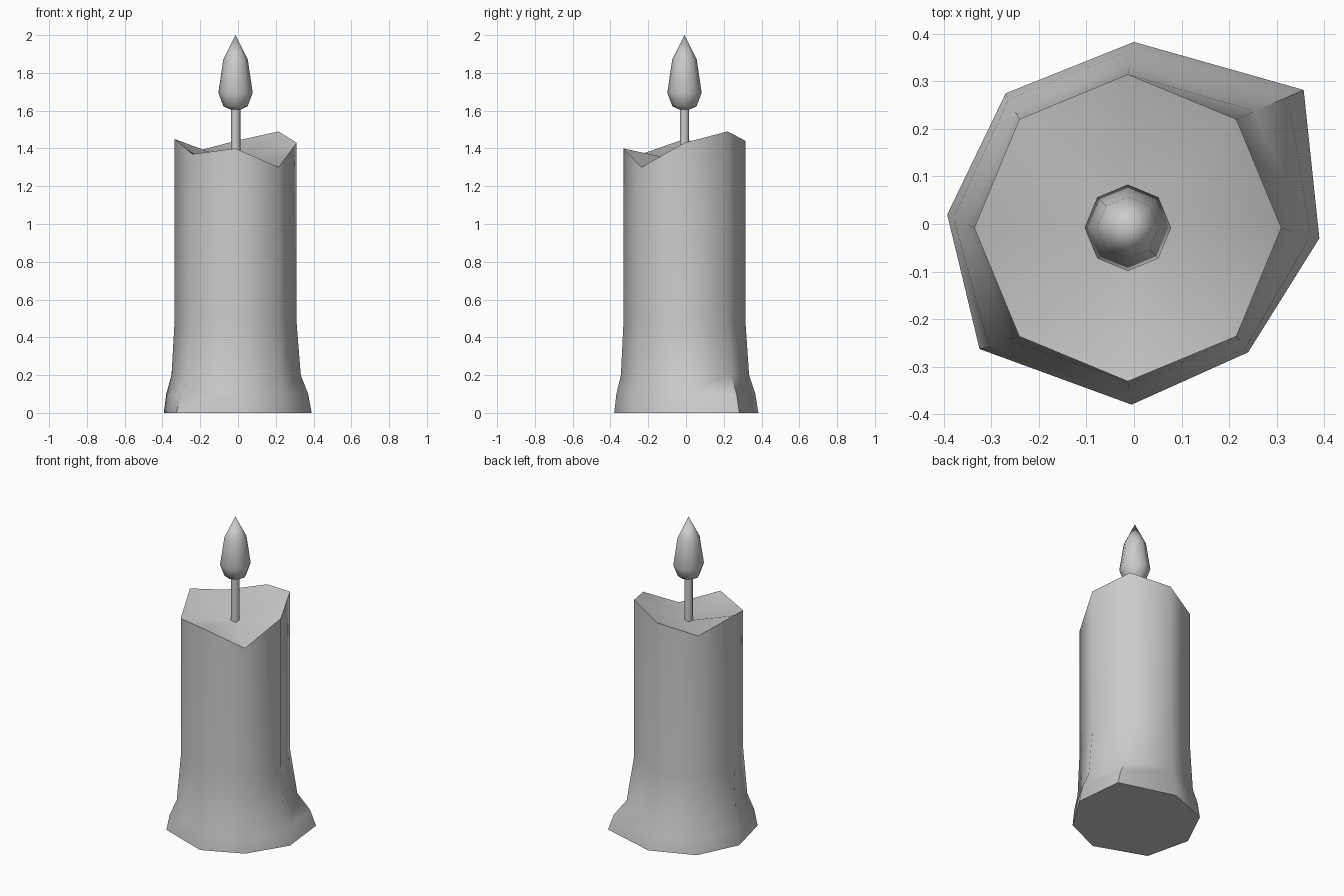
import bpy
import bmesh
from math import cos, sin, tau, radians

if "Cube" in bpy.data.objects:
    bpy.data.objects.remove(bpy.data.objects["Cube"])

CX, CY, N = -0.013, -0.008, 8


def circle(r, z, n=N):
    return [(CX + r * cos(tau * i / n), CY + r * sin(tau * i / n), z) for i in range(n)]


def loft(name, rings, bottom=None, top=None):
    """Skin rings of equal count; ends are a flat cap, or a fan to a given point height."""
    bm = bmesh.new()
    loops = [[bm.verts.new(p) for p in ring] for ring in rings]
    n = len(loops[0])
    for a, b in zip(loops, loops[1:]):
        for i in range(n):
            j = (i + 1) % n
            bm.faces.new((a[i], a[j], b[j], b[i]))
    for loop, z in ((loops[0][::-1], bottom), (loops[-1], top)):
        if z is None:
            bm.faces.new(loop)
        else:
            tip = bm.verts.new((CX, CY, z))
            for i in range(n):
                bm.faces.new((loop[i], loop[(i + 1) % n], tip))
    bmesh.ops.recalc_face_normals(bm, faces=bm.faces)
    mesh = bpy.data.meshes.new(name)
    bm.to_mesh(mesh)
    bm.free()
    obj = bpy.data.objects.new(name, mesh)
    bpy.context.collection.objects.link(obj)
    bpy.ops.object.select_all(action='DESELECT')
    obj.select_set(True)
    bpy.context.view_layer.objects.active = obj
    bpy.ops.object.shade_smooth_by_angle(angle=radians(50))
    return obj


# Wax body: octagonal column, uneven melted foot, wavy rim, sunken pool
foot = [(0.39, -0.03), (0.357, 0.282), (0, 0.383), (-0.27, 0.275),
        (-0.393, 0.02), (-0.325, -0.263), (-0.005, -0.38), (0.24, -0.27)]
rim_heights = [1.43, 1.49, 1.44, 1.38, 1.45, 1.37, 1.40, 1.30]
column = circle(0.323, 0)


def flare(t, z):
    return [(c[0] + (f[0] - c[0]) * t, c[1] + (f[1] - c[1]) * t, z)
            for c, f in zip(column, foot)]


rim = [(c[0], c[1], h) for c, h in zip(column, rim_heights)]
loft("wax_body", [flare(1, 0), flare(0.77, 0.1), flare(0.28, 0.2), flare(0, 0.48), rim],
     top=1.33)

# Wick
loft("wick", [circle(0.025, 1.31), circle(0.025, 1.62)])

# Flame
loft("flame", [circle(0.025, 1.605), circle(0.064, 1.623), circle(0.091, 1.695),
               circle(0.065, 1.87)], top=2.0)
